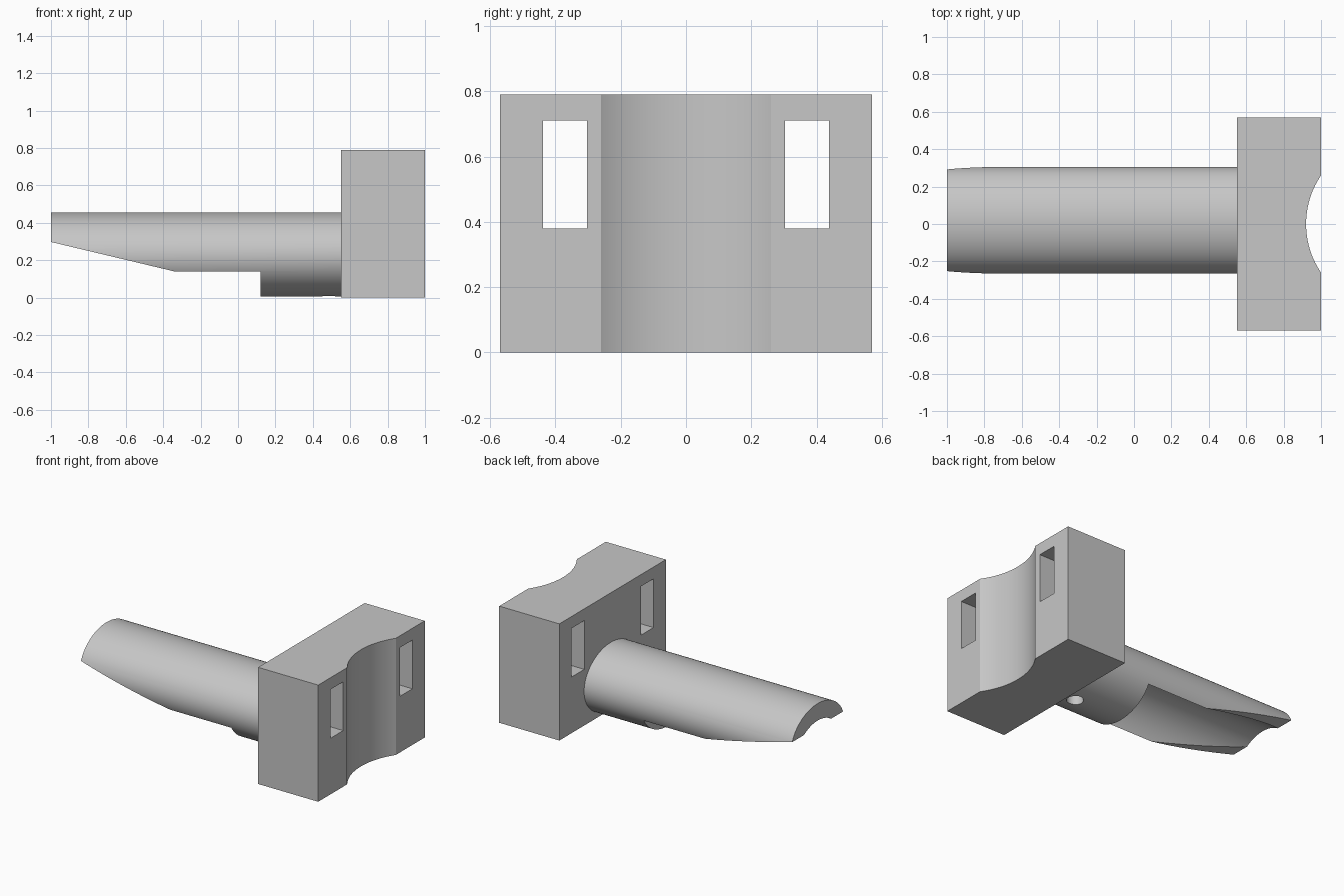
import bpy
import bmesh
from math import cos, sin, pi, radians
from mathutils import Vector

if "Cube" in bpy.data.objects:
    bpy.data.objects.remove(bpy.data.objects["Cube"], do_unlink=True)

grey = bpy.data.materials.new("plain_grey")
grey.use_nodes = True
grey.diffuse_color = (0.57, 0.57, 0.57, 1)
grey.node_tree.nodes["Principled BSDF"].inputs["Base Color"].default_value = grey.diffuse_color


def prism(name, outline, axis, low, high):
    """Extrude a flat outline along x, y or z; outline holds the other two coordinates in order."""
    bm = bmesh.new()
    verts = []
    for a, b in outline:
        co = [a, b]
        co.insert("xyz".index(axis), low)
        verts.append(bm.verts.new(co))
    face = bm.faces.new(verts)
    moved = bmesh.ops.extrude_face_region(bm, geom=[face])["geom"]
    shift = Vector((0, 0, 0))
    shift["xyz".index(axis)] = high - low
    bmesh.ops.translate(bm, vec=shift, verts=[g for g in moved if isinstance(g, bmesh.types.BMVert)])
    bmesh.ops.recalc_face_normals(bm, faces=bm.faces)
    mesh = bpy.data.meshes.new(name)
    bm.to_mesh(mesh)
    bm.free()
    obj = bpy.data.objects.new(name, mesh)
    mesh.materials.append(grey)
    bpy.context.collection.objects.link(obj)
    return obj


def ellipse(cx, cy, rx, ry, sides=96):
    return [(cx + rx * cos(2 * pi * i / sides), cy + ry * sin(2 * pi * i / sides)) for i in range(sides)]


def rectangle(x0, x1, y0, y1):
    return [(x0, y0), (x1, y0), (x1, y1), (x0, y1)]


def carve(obj, cutters):
    """Subtract each cutter, then tidy it away."""
    bpy.ops.object.select_all(action="DESELECT")
    bpy.context.view_layer.objects.active = obj
    obj.select_set(True)
    for cutter in cutters:
        cutter.hide_render = True
        mod = obj.modifiers.new("cut", "BOOLEAN")
        mod.operation = "DIFFERENCE"
        mod.solver = "EXACT"
        mod.object = cutter
        bpy.ops.object.modifier_apply(modifier=mod.name)
        bpy.data.objects.remove(cutter, do_unlink=True)
    bpy.ops.object.shade_smooth_by_angle(angle=radians(25))


# Mounting block with a shallow round groove and two through slots
block = prism("mounting_block", rectangle(0.55, 1, -0.57, 0.57), "z", 0, 0.79)
groove_radius = 0.4625
cutters = [prism("groove_cutter", ellipse(0.92 + groove_radius, 0, groove_radius, groove_radius, 160),
                 "z", -0.1, 0.9)]
for side in (-1, 1):
    y0, y1 = sorted((side * 0.303, side * 0.438))
    cutters.append(prism("slot_cutter", rectangle(y0, y1, 0.38, 0.71), "x", 0.4, 1.1))
carve(block, cutters)

# Oval arm, hollowed from below, with a sloping underside and a screw hole
MID = 0.02
arm = prism("oval_arm", ellipse(MID, 0.23, 0.285, 0.225), "x", -1, 0.56)
trough = prism("trough_cutter", ellipse(MID, 0.07, 0.27, 0.27), "x", -1.2, 0.12)
slope = prism("slope_cutter", [(-1.2, 0.345), (-0.34, 0.14), (-0.34, -0.2), (-1.2, -0.2)], "y", -0.5, 0.5)
hole = prism("hole_cutter", ellipse(0.485, MID, 0.052, 0.052, 40), "z", -0.1, 0.23)
carve(arm, [trough, slope, hole])
